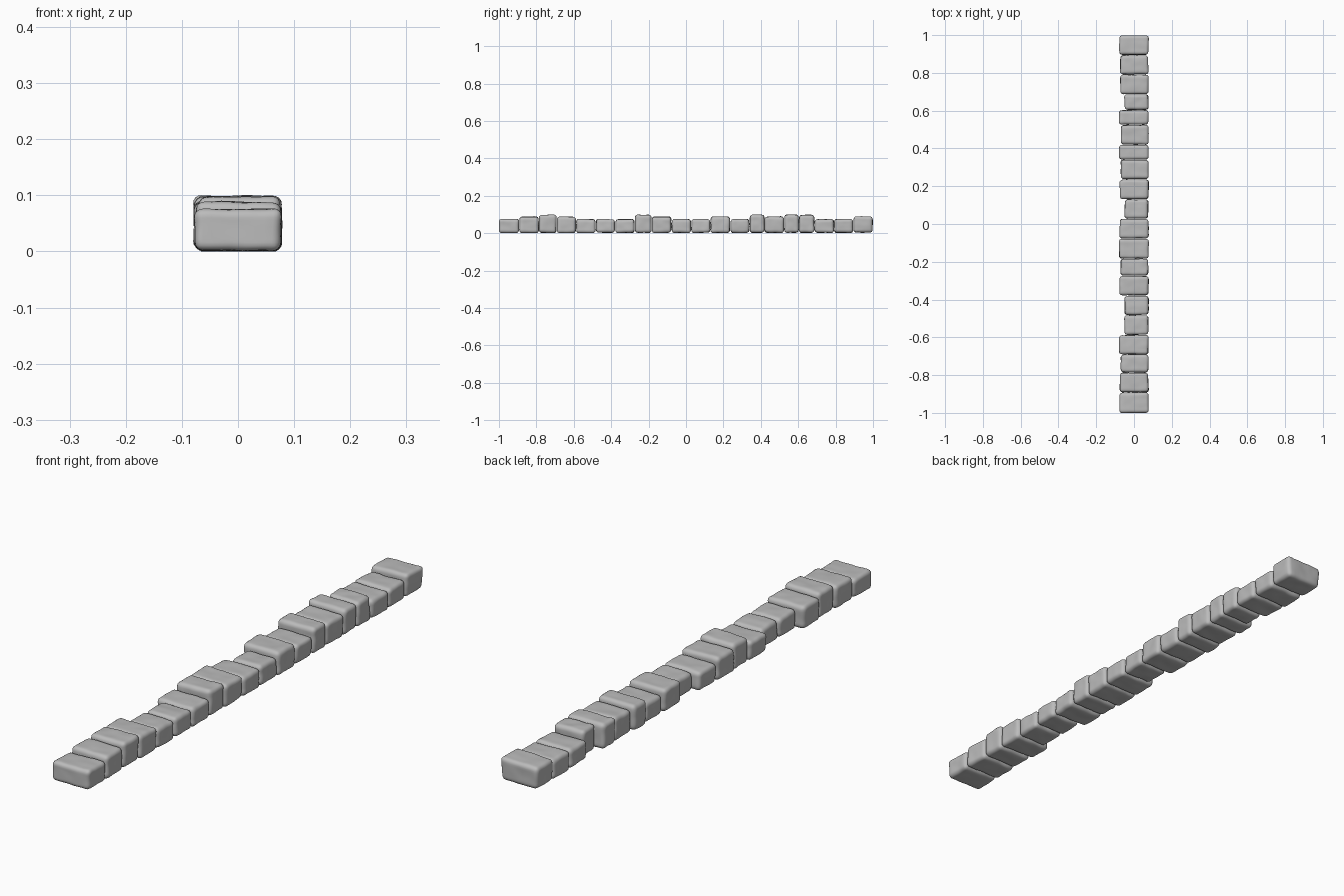
import bpy, bmesh, random
from mathutils import Vector, noise

random.seed(4)
if "Cube" in bpy.data.objects:
    bpy.data.objects.remove(bpy.data.objects["Cube"])

stone = bpy.data.materials.new("grey stone")
stone.use_nodes = True
grey = (0.5, 0.5, 0.5, 1)
stone.diffuse_color = grey
stone.node_tree.nodes["Principled BSDF"].inputs["Base Color"].default_value = grey
stone.node_tree.nodes["Principled BSDF"].inputs["Roughness"].default_value = 0.9

LOW, MID, TALL = 0.075, 0.088, 0.098
WIDE, NARROW = -0.076, -0.05
# Back end of each stone, its height and its right side, from front to back
ROW = [
    (-0.891, LOW, WIDE), (-0.786, MID, WIDE), (-0.691, TALL, -0.07),
    (-0.587, MID, -0.078), (-0.482, LOW, NARROW), (-0.379, LOW, NARROW),
    (-0.274, LOW, WIDE), (-0.183, TALL, -0.07), (-0.077, MID, -0.078),
    (0.028, LOW, WIDE), (0.131, LOW, NARROW), (0.237, MID, WIDE),
    (0.341, LOW, -0.07), (0.42, TALL, WIDE), (0.525, MID, -0.07),
    (0.604, TALL, -0.078), (0.687, TALL, NARROW), (0.792, LOW, -0.072),
    (0.895, LOW, -0.072), (1.0, MID, WIDE),
]


def make_stone(name, y0, y1, height, right):
    """A worn block: skewed box, rounded edges, gently dented skin."""
    left, base = 0.076, 0.002
    mesh = bpy.data.meshes.new(name)
    bm = bmesh.new()
    bmesh.ops.create_cube(bm, size=1)
    for v in bm.verts:
        v.co.x = (left if v.co.x > 0 else right) + random.uniform(-0.003, 0.003)
        v.co.y = (y1 if v.co.y > 0 else y0) + random.uniform(-0.001, 0.001)
        v.co.z = (height if v.co.z > 0 else base) + random.uniform(-0.002, 0.002)
    bmesh.ops.bevel(bm, geom=bm.edges[:], offset=0.015, segments=4,
                    profile=0.5, affect='EDGES', clamp_overlap=True)
    # Split the long edges so the faces can be dented
    long_edges = [e for e in bm.edges if e.calc_length() > 0.025]
    bmesh.ops.subdivide_edges(bm, edges=long_edges, cuts=7, use_grid_fill=True)
    bm.normal_update()
    shift = Vector((random.random(), random.random(), random.random())) * 9
    for v, n in [(v, v.normal.copy()) for v in bm.verts]:
        v.co += n * 0.0022 * noise.noise(v.co * 28 + shift)
        v.co.z = max(v.co.z, 0)
        v.co.y = min(max(v.co.y, -1), 1)
    for f in bm.faces:
        f.smooth = True
    bm.to_mesh(mesh)
    bm.free()
    mesh.materials.append(stone)
    obj = bpy.data.objects.new(name, mesh)
    bpy.context.collection.objects.link(obj)


# Lay the stones end to end with hairline joints
front = -1.0
for i, (back, height, right) in enumerate(ROW):
    make_stone(f"kerb_stone_{i + 1}", front, back - 0.002, height, right)
    front = back + 0.001
